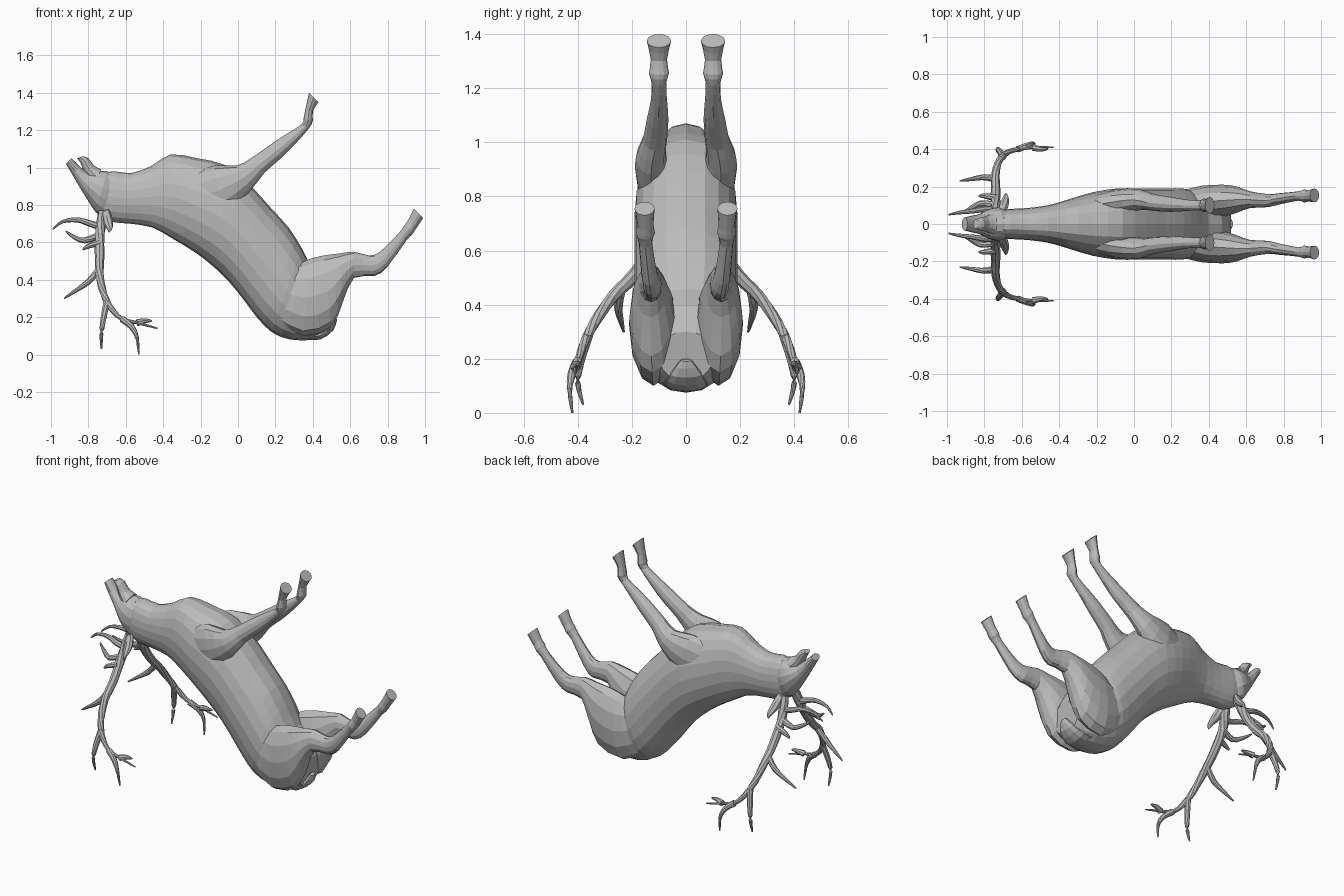
import bpy
import bmesh
import math
from mathutils import Vector

default_cube = bpy.data.objects.get("Cube")
if default_cube:
    bpy.data.objects.remove(default_cube, do_unlink=True)

# One plain grey for the whole animal
grey = bpy.data.materials.new("plain grey")
grey.use_nodes = True
grey.diffuse_color = (0.5, 0.5, 0.5, 1)
grey.node_tree.nodes["Principled BSDF"].inputs["Base Color"].default_value = (0.5, 0.5, 0.5, 1)


def smooth_rows(rows, steps):
    """Catmull-Rom interpolation between rows of numbers."""
    rows = [Vector(row) for row in rows]
    result = []
    for i in range(len(rows) - 1):
        before, start = rows[max(i - 1, 0)], rows[i]
        end, after = rows[i + 1], rows[min(i + 2, len(rows) - 1)]
        for step in range(steps):
            t = step / steps
            result.append(start + (end - before) * (t / 2)
                          + (before * 2 - start * 5 + end * 4 - after) * (t * t / 2)
                          + (start * 3 - before - end * 3 + after) * (t ** 3 / 2))
    return result + [rows[-1]]


def skin(bm, rings):
    """Join rings of points with quads and close both ends."""
    loops = [[bm.verts.new(point) for point in ring] for ring in rings]
    for low, high in zip(loops, loops[1:]):
        for i in range(len(low)):
            j = (i + 1) % len(low)
            bm.faces.new((low[i], low[j], high[j], high[i]))
    bm.faces.new(loops[0])
    bm.faces.new(loops[-1])


def finish(name, bm, mirrored):
    bmesh.ops.recalc_face_normals(bm, faces=bm.faces)
    mesh = bpy.data.meshes.new(name)
    bm.to_mesh(mesh)
    bm.free()
    mesh.materials.append(grey)
    part = bpy.data.objects.new(name, mesh)
    bpy.context.collection.objects.link(part)
    if mirrored:
        mirror = part.modifiers.new("Mirror", "MIRROR")
        mirror.use_axis = (False, True, False)
        mirror.use_mirror_merge = False
    return part


def loft(name, rows, mirrored=False, sides=16, steps=2, power=1.0):
    """Each row: x, z of one edge; x, z of the other edge; y centre; half width."""
    bm = bmesh.new()
    rings = []
    for ax, az, bx, bz, y, width in smooth_rows(rows, steps):
        middle = Vector(((ax + bx) / 2, y, (az + bz) / 2))
        half = Vector(((bx - ax) / 2, 0, (bz - az) / 2))
        ring = []
        for i in range(sides):
            angle = math.tau * i / sides
            c, s = math.cos(angle), math.sin(angle)
            across = math.copysign(abs(s) ** power, s)
            ring.append(middle + half * c + Vector((0, width * across, 0)))
        rings.append(ring)
    skin(bm, rings)
    return finish(name, bm, mirrored)


def add_tube(bm, points, thick, thin, sides=8, steps=3):
    """Tapered round branch along a smooth path."""
    path = smooth_rows(points, steps)
    last = len(path) - 1
    rings = []
    for k, centre in enumerate(path):
        along = (path[min(k + 1, last)] - path[max(k - 1, 0)]).normalized()
        turn = Vector((0, 0, 1)).rotation_difference(along)
        radius = thick + (thin - thick) * (k / last) ** 1.5
        rings.append([centre + turn @ Vector((radius * math.cos(math.tau * i / sides),
                                              radius * math.sin(math.tau * i / sides), 0))
                      for i in range(sides)])
    skin(bm, rings)


# Neck, chest, belly and rump: back edge, then belly edge
loft("body", [
    (-.75, .75, -.74, .97, 0, .07),
    (-.68, .71, -.66, .98, 0, .08),
    (-.58, .70, -.57, .97, 0, .085),
    (-.46, .68, -.46, 1.01, 0, .1),
    (-.35, .62, -.36, 1.07, 0, .13),
    (-.22, .54, -.22, 1.05, 0, .17),
    (-.12, .46, -.06, 1.01, 0, .19),
    (-.04, .38, .07, .90, 0, .19),
    (.04, .28, .17, .79, 0, .19),
    (.10, .20, .27, .68, 0, .19),
    (.18, .12, .34, .57, 0, .19),
    (.28, .08, .40, .46, 0, .17),
    (.41, .08, .47, .40, 0, .14),
    (.49, .12, .52, .30, 0, .1),
], sides=20, power=.85)

# Head: forehead edge, then jaw edge
loft("head", [
    (-.72, .73, -.66, .96, 0, .075),
    (-.76, .76, -.70, .98, 0, .09),
    (-.80, .82, -.75, .98, 0, .08),
    (-.85, .90, -.79, .97, 0, .055),
    (-.89, .97, -.84, 1, 0, .045),
    (-.92, 1.02, -.89, 1.05, 0, .035),
], sides=14)
loft("lower_jaw", [
    (-.77, .9, -.73, .99, 0, .06),
    (-.82, .97, -.77, 1.01, 0, .04),
    (-.84, 1.02, -.80, 1.05, 0, .035),
    (-.86, 1.05, -.83, 1.06, 0, .025),
], sides=12)
loft("ear", [
    (-.73, .76, -.69, .78, .06, .02),
    (-.72, .70, -.67, .72, .1, .03),
    (-.70, .67, -.67, .68, .14, .02),
    (-.69, .65, -.68, .66, .16, .005),
], mirrored=True, sides=8)

# Legs, from body to hoof
loft("foreleg", [
    (-.24, .70, -.27, .96, .09, .05),
    (-.07, .75, -.13, 1.01, .115, .07),
    (.07, .88, -.01, 1.01, .13, .055),
    (.14, .97, .07, 1.05, .115, .045),
    (.23, 1.05, .17, 1.12, .105, .04),
    (.31, 1.13, .26, 1.18, .1, .03),
    (.38, 1.21, .34, 1.23, .1, .027),
    (.40, 1.25, .35, 1.26, .1, .037),
    (.40, 1.30, .36, 1.31, .1, .03),
    (.43, 1.35, .38, 1.4, .1, .045),
], mirrored=True, sides=12)
loft("hind_leg", [
    (.20, .18, .32, .48, .11, .07),
    (.35, .10, .38, .51, .12, .085),
    (.50, .15, .46, .53, .125, .085),
    (.56, .28, .54, .54, .13, .07),
    (.62, .41, .62, .55, .13, .045),
    (.73, .42, .70, .53, .125, .035),
    (.80, .47, .76, .55, .135, .03),
    (.90, .61, .86, .65, .15, .025),
    (.93, .64, .89, .69, .15, .035),
    (.95, .67, .91, .72, .15, .03),
    (.99, .73, .94, .78, .153, .037),
], mirrored=True, sides=12)

# Tail lying flat on the rump
loft("tail", [
    (.36, .08, .38, .13, 0, .08),
    (.44, .08, .43, .14, 0, .08),
    (.51, .13, .48, .16, 0, .06),
    (.53, .19, .51, .2, 0, .02),
], sides=10)

# Antlers: main beam and tines
antler = bmesh.new()
add_tube(antler, [(-.72, .05, .76), (-.74, .1, .64), (-.74, .19, .51), (-.74, .27, .43),
                  (-.72, .34, .33), (-.68, .38, .25), (-.62, .4, .19),
                  (-.54, .41, .17), (-.43, .41, .14)], .028, .004)
tines = [
    [(-.73, .07, .68), (-.79, .08, .7), (-.86, .07, .72), (-.94, .06, .71), (-.99, .05, .67)],
    [(-.74, .1, .64), (-.82, .11, .61), (-.88, .08, .63), (-.92, .06, .66)],
    [(-.74, .14, .60), (-.80, .15, .58), (-.83, .15, .56)],
    [(-.74, .24, .46), (-.80, .25, .39), (-.87, .24, .34), (-.93, .23, .3)],
    [(-.70, .36, .29), (-.72, .39, .19), (-.73, .4, .11), (-.73, .38, .03)],
    [(-.62, .4, .19), (-.57, .42, .15), (-.54, .43, .09), (-.53, .42, 0)],
    [(-.54, .41, .17), (-.50, .4, .18), (-.46, .4, .18)],
]
for tine in tines:
    add_tube(antler, tine, .019, .004)
finish("antler", antler, True)
